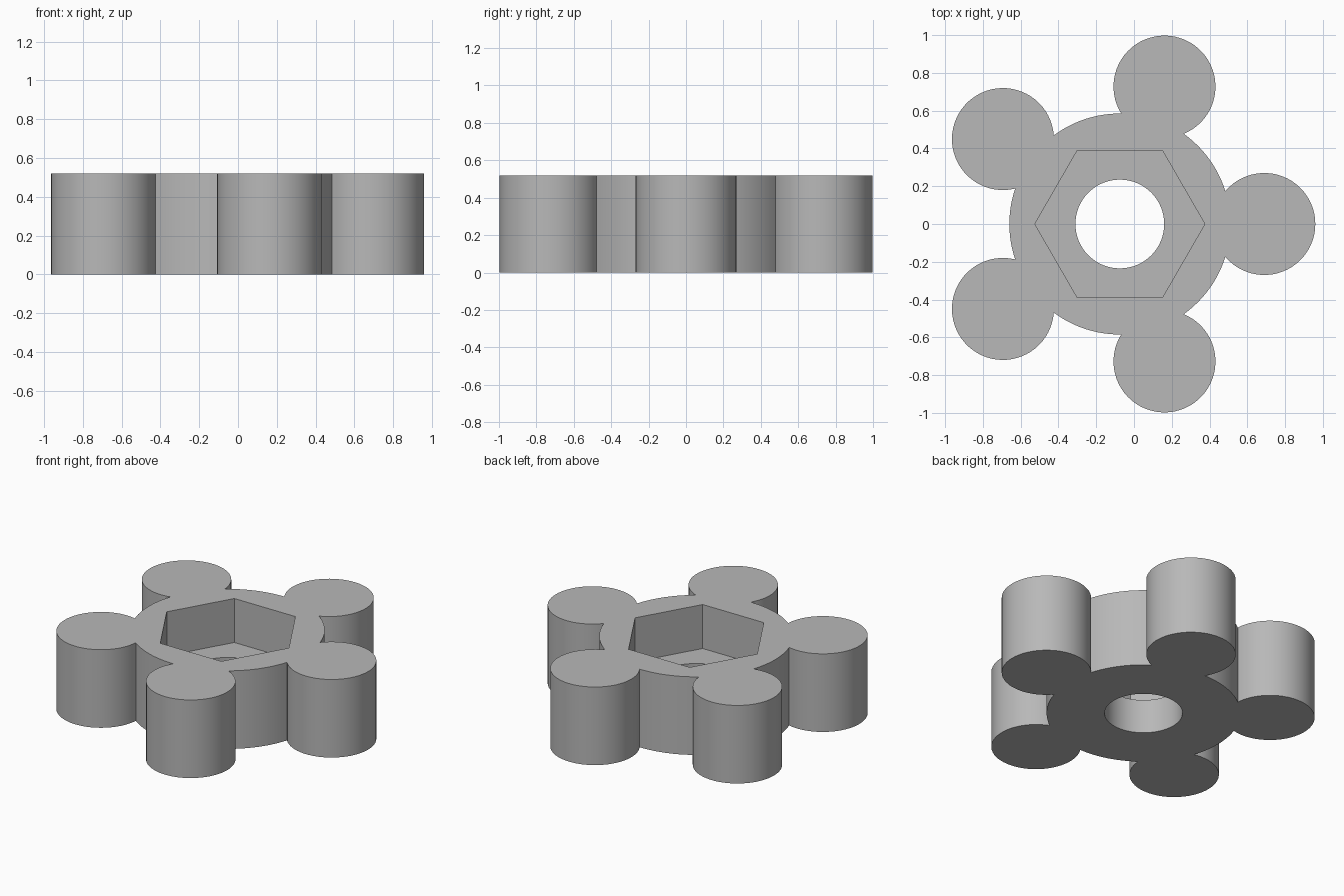
import bpy, bmesh
from math import sin, cos, acos, pi, tau, radians

cube = bpy.data.objects.get("Cube")
if cube:
    bpy.data.objects.remove(cube)

CX = -0.075                      # hub axis
HUB_R, LOBE_R, LOBE_DIST, LOBES = 0.585, 0.27, 0.765, 5
HEX_R, BORE_R = 0.45, 0.235
HEIGHT, FLOOR = 0.52, 0.227      # top face and pocket floor


def arc(cx, cy, r, a0, a1, n):
    """Points along an arc, without its last point."""
    return [(cx + r * cos(a0 + (a1 - a0) * i / n),
             cy + r * sin(a0 + (a1 - a0) * i / n)) for i in range(n)]


def knob_outline():
    """Hub circle merged with the ring of round lobes."""
    hub_half = acos((HUB_R**2 + LOBE_DIST**2 - LOBE_R**2) / (2 * HUB_R * LOBE_DIST))
    lobe_half = pi - acos((LOBE_R**2 + LOBE_DIST**2 - HUB_R**2) / (2 * LOBE_R * LOBE_DIST))
    pts = []
    for k in range(LOBES):
        a = tau * k / LOBES
        pts += arc(CX + LOBE_DIST * cos(a), LOBE_DIST * sin(a), LOBE_R,
                   a - lobe_half, a + lobe_half, 48)
        pts += arc(CX, 0, HUB_R, a + hub_half, a + tau / LOBES - hub_half, 12)
    return pts


bm = bmesh.new()


def loop(points, z):
    verts = [bm.verts.new((x, y, z)) for x, y in points]
    for i, v in enumerate(verts):
        bm.edges.new((verts[i - 1], v))
    return verts


def wall(low, high):
    for i in range(len(low)):
        bm.faces.new((low[i - 1], low[i], high[i], high[i - 1]))


def cap(outer, inner):
    """Flat face between two closed loops."""
    edges = [bm.edges.get((ring[i - 1], ring[i]))
             for ring in (outer, inner) for i in range(len(ring))]
    bmesh.ops.triangle_fill(bm, edges=edges, use_beauty=True)


outline = knob_outline()
hexagon = arc(CX, 0, HEX_R, 0, tau, 6)
circle = arc(CX, 0, BORE_R, 0, tau, 64)

# Loops of the outer body, hexagonal pocket and through bore
body_low, body_high = loop(outline, 0), loop(outline, HEIGHT)
hex_low, hex_high = loop(hexagon, FLOOR), loop(hexagon, HEIGHT)
bore_low, bore_high = loop(circle, 0), loop(circle, FLOOR)

for low, high in ((body_low, body_high), (hex_low, hex_high), (bore_low, bore_high)):
    wall(low, high)
cap(body_high, hex_high)   # top face
cap(hex_low, bore_high)    # pocket floor
cap(body_low, bore_low)    # underside
bmesh.ops.recalc_face_normals(bm, faces=bm.faces)

mesh = bpy.data.meshes.new("lobed_knob")
bm.to_mesh(mesh)
bm.free()
knob = bpy.data.objects.new("lobed_knob", mesh)
bpy.context.collection.objects.link(knob)

# Plain grey material
grey = bpy.data.materials.new("grey")
grey.use_nodes = True
colour = (0.48, 0.48, 0.48, 1)
grey.diffuse_color = colour
grey.node_tree.nodes["Principled BSDF"].inputs["Base Color"].default_value = colour
mesh.materials.append(grey)

bpy.ops.object.select_all(action="DESELECT")
knob.select_set(True)
bpy.context.view_layer.objects.active = knob
bpy.ops.object.shade_smooth_by_angle(angle=radians(30))
